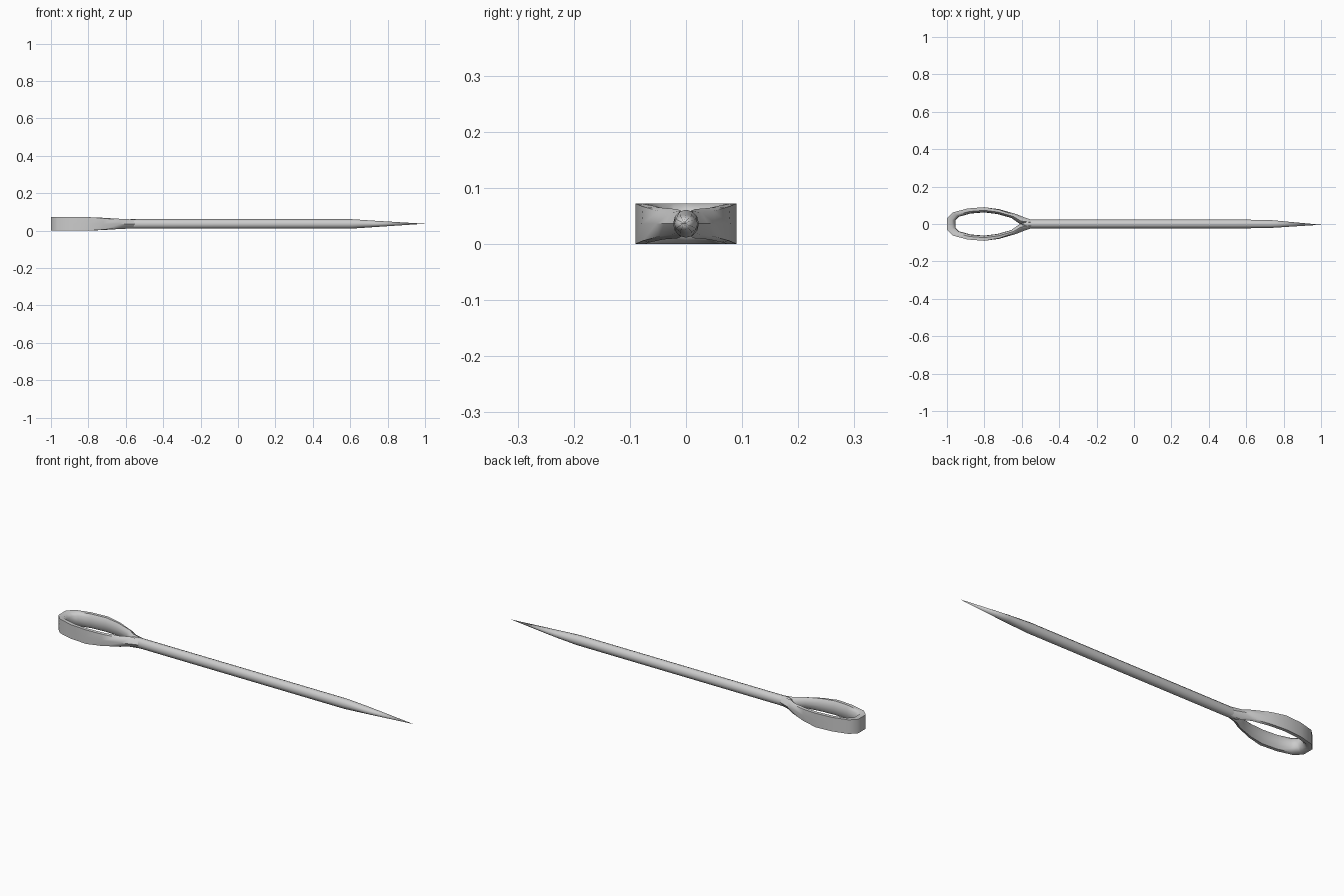
import bpy, bmesh, math

if "Cube" in bpy.data.objects:
    bpy.data.objects.remove(bpy.data.objects["Cube"])

ZC = 0.036  # height of the needle axis


def make_object(name, bm, angle):
    bmesh.ops.recalc_face_normals(bm, faces=bm.faces)
    mesh = bpy.data.meshes.new(name)
    bm.to_mesh(mesh)
    bm.free()
    ob = bpy.data.objects.new(name, mesh)
    bpy.context.collection.objects.link(ob)
    bpy.ops.object.select_all(action='DESELECT')
    ob.select_set(True)
    bpy.context.view_layer.objects.active = ob
    bpy.ops.object.shade_smooth_by_angle(angle=math.radians(angle))
    return ob


def bridge(bm, rings, closed=False):
    pairs = list(zip(rings, rings[1:]))
    if closed:
        pairs.append((rings[-1], rings[0]))
    for a, b in pairs:
        n = len(a)
        for i in range(n):
            j = (i + 1) % n
            bm.faces.new((a[i], a[j], b[j], b[i]))


# Shaft: round rod with a long tapered point (x, y radius, z radius, y offset)
SIDES = 12
bm = bmesh.new()
rings = []
for x, ry, rz, oy in [(-0.60, 0.006, 0.022, 0), (-0.575, 0.02, 0.025, 0),
                      (-0.55, 0.023, 0.025, 0), (0.61, 0.023, 0.025, 0),
                      (0.73, 0.021, 0.017, 0)]:
    rings.append([bm.verts.new((x, oy + ry * math.cos(2 * math.pi * i / SIDES),
                                ZC + rz * math.sin(2 * math.pi * i / SIDES)))
                  for i in range(SIDES)])
bridge(bm, rings)
bm.faces.new(rings[0])
tip = bm.verts.new((1.0, -0.004, ZC + 0.001))
last = rings[-1]
for i in range(SIDES):
    bm.faces.new((last[i], last[(i + 1) % SIDES], tip))
make_object("needle_shaft", bm, 40)

# Eye: half loop stations (outer x, y, inner x, y, half height, edge roundness)
stations = [
    (-1.0, 0.0, -0.955, 0.0, 0.036, 0.0),
    (-1.0, 0.03, -0.955, 0.018, 0.036, 0.0),
    (-0.968, 0.062, -0.935, 0.039, 0.036, 0.0),
    (-0.89, 0.083, -0.875, 0.056, 0.036, 0.0),
    (-0.80, 0.09, -0.80, 0.062, 0.036, 0.0),
    (-0.72, 0.079, -0.73, 0.053, 0.033, 0.1),
    (-0.63, 0.053, -0.655, 0.032, 0.028, 0.25),
    (-0.595, 0.039, -0.61, 0.0, 0.026, 0.3),
    (-0.545, 0.021, -0.545, 0.0, 0.023, 0.35),
]
bm = bmesh.new()
for side in (1, -1):
    rings = []
    for ox, oy, ix, iy, h, e in stations:
        section = [(0, 0), (e, 1 - e * 0.8), (max(e, 0.6), 1), (0.92, 0.6), (1, 0),
                   (0.92, -0.6), (max(e, 0.6), -1), (e, e * 0.8 - 1)]
        rings.append([bm.verts.new((ox + (ix - ox) * f, side * (oy + (iy - oy) * f),
                                    ZC + h * z)) for f, z in section])
    bridge(bm, rings)
    bm.faces.new(rings[-1])
bmesh.ops.remove_doubles(bm, verts=[v for v in bm.verts if v.co.x < -0.94], dist=0.0005)
make_object("needle_eye", bm, 50)
